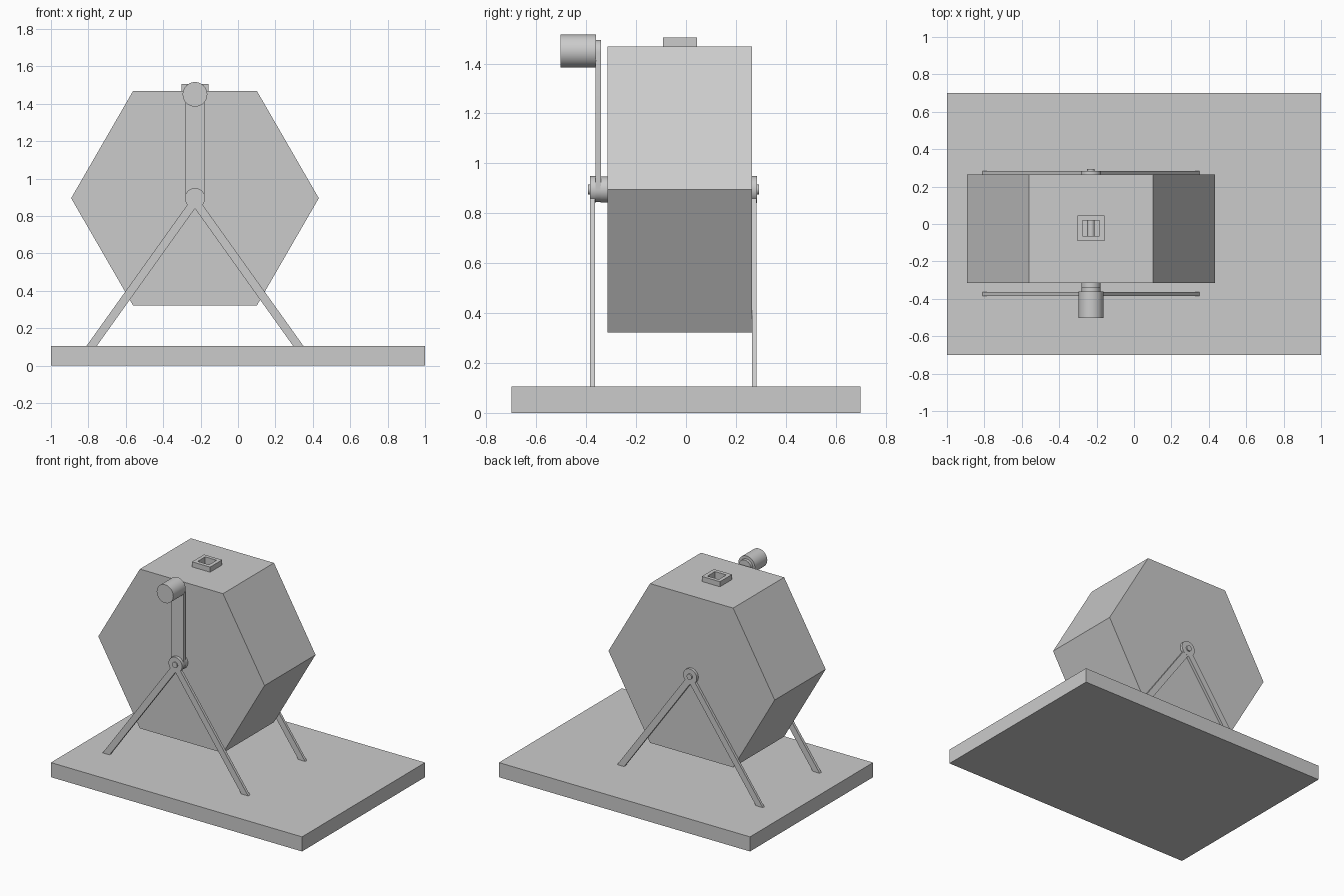
import bpy, bmesh
from math import cos, sin, pi
from mathutils import Vector

if "Cube" in bpy.data.objects:
    bpy.data.objects.remove(bpy.data.objects["Cube"])

CX, CZ = -0.23, 0.895   # axle position


def prism(name, pts, y0, y1):
    """Extrude an (x, z) outline, given relative to the axle, from y0 to y1."""
    bm = bmesh.new()
    face = bm.faces.new([bm.verts.new((CX + x, y0, CZ + z)) for x, z in pts])
    ext = bmesh.ops.extrude_face_region(bm, geom=[face])
    verts = [g for g in ext["geom"] if isinstance(g, bmesh.types.BMVert)]
    bmesh.ops.translate(bm, verts=verts, vec=Vector((0, y1 - y0, 0)))
    bmesh.ops.recalc_face_normals(bm, faces=bm.faces)
    me = bpy.data.meshes.new(name)
    bm.to_mesh(me)
    bm.free()
    ob = bpy.data.objects.new(name, me)
    bpy.context.collection.objects.link(ob)
    return ob


def circle(r, n=32, z=0.0, a0=0.0, a1=2 * pi):
    full = a1 - a0 > 6.28
    steps = n if full else n + 1
    return [(r * cos(a0 + (a1 - a0) * i / n), z + r * sin(a0 + (a1 - a0) * i / n))
            for i in range(steps)]


def smooth(ob):
    bpy.ops.object.select_all(action='DESELECT')
    ob.select_set(True)
    bpy.context.view_layer.objects.active = ob
    bpy.ops.object.shade_smooth_by_angle()
    return ob


def box(name, x0, x1, y0, y1, z0, z1):
    return prism(name, [(x0 - CX, z0 - CZ), (x1 - CX, z0 - CZ),
                        (x1 - CX, z1 - CZ), (x0 - CX, z1 - CZ)], y0, y1)


def cut(ob, cutter):
    mod = ob.modifiers.new("cut", 'BOOLEAN')
    mod.operation = 'DIFFERENCE'
    mod.solver = 'EXACT'
    mod.object = cutter
    bpy.context.view_layer.objects.active = ob
    bpy.ops.object.modifier_apply(modifier=mod.name)


# base board
box("base", -1, 1, -0.7, 0.7, 0, 0.105)

# hollow hexagonal drum with a square filling hole and its collar
drum = prism("drum", circle(0.662, 6), -0.315, 0.265)
inside = prism("inside_cutter", circle(0.633, 6), -0.29, 0.24)
hole = box("hole_cutter", -0.275, -0.185, -0.065, 0.02, 1.35, 1.6)
collar = box("hatch_collar", -0.302, -0.158, -0.092, 0.045, 1.466, 1.505)
cut(drum, inside)
cut(drum, hole)
cut(collar, hole)
for cutter in (inside, hole):
    bpy.data.objects.remove(cutter)

# A-shaped stands, with a bearing disc at each apex
legs = [(-0.58, -0.79), (-0.525, -0.79), (0, -0.055), (0.525, -0.79),
        (0.58, -0.79), (0.037, -0.03), (-0.037, -0.03)]
for side, y0, y1 in (("front", -0.384, -0.364), ("back", 0.265, 0.283)):
    prism(side + "_legs", legs, y0, y1)
    smooth(prism(side + "_bearing", circle(0.054), y0 - 0.001, y1 + 0.001))

# axle and hub
smooth(prism("axle", circle(0.02), -0.393, 0.293))
smooth(prism("hub", circle(0.052), -0.342, -0.312))

# crank arm with rounded ends, and the grip
arm = circle(0.05, 16, 0.55, 0, pi) + circle(0.05, 16, 0, pi, 2 * pi)
smooth(prism("crank_arm", arm, -0.362, -0.34))
smooth(prism("crank_grip", circle(0.066, 32, 0.555), -0.502, -0.361))
